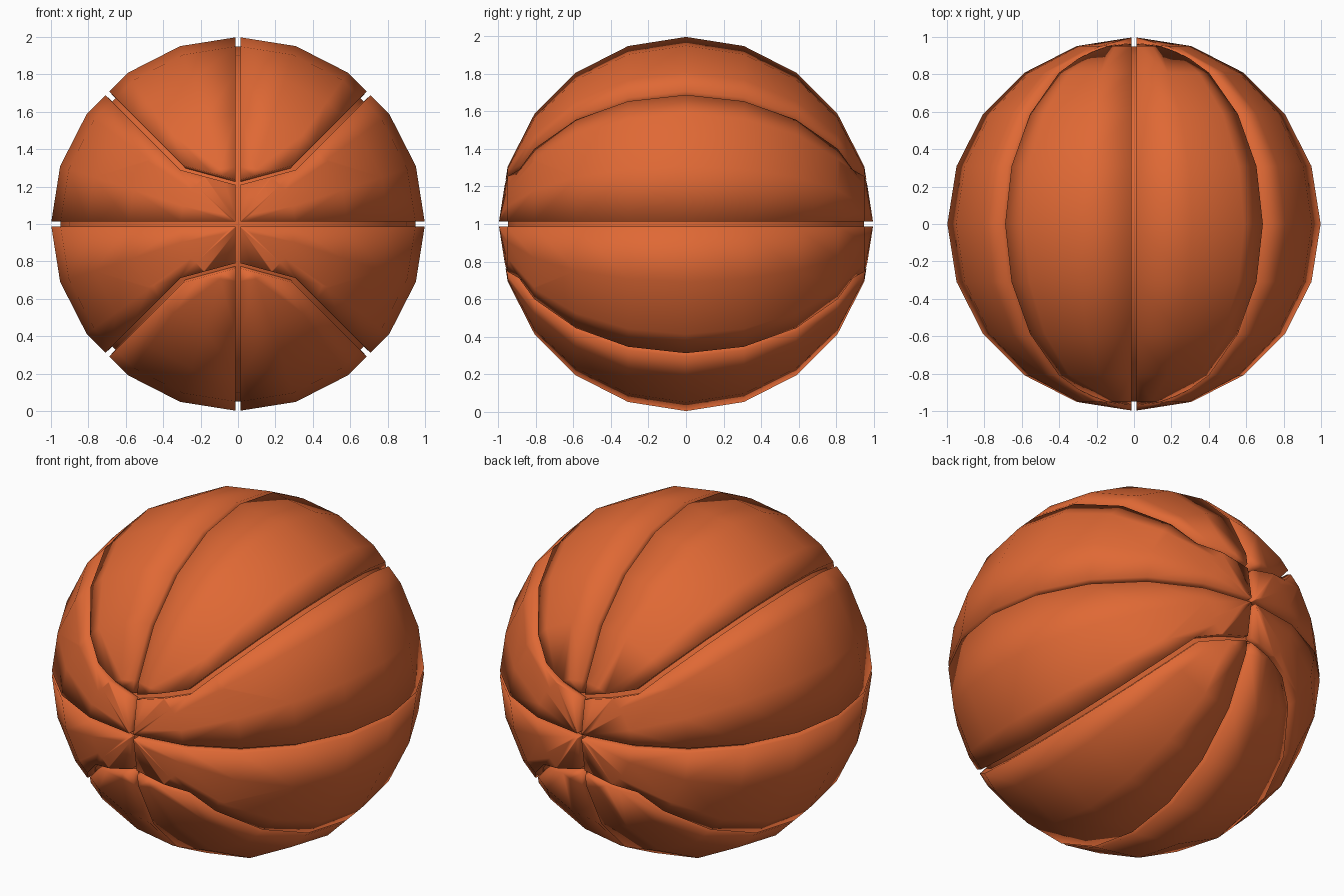
import bpy, bmesh, math
from mathutils import Matrix, Vector

if "Cube" in bpy.data.objects:
    bpy.data.objects.remove(bpy.data.objects["Cube"])

HALF = 0.0135      # half width of a seam
DEPTH = 0.95       # groove floor radius
orange = bpy.data.materials.new("orange_rubber")
orange.diffuse_color = (0.74, 0.14, 0.035, 1)
orange.use_nodes = True
orange.node_tree.nodes["Principled BSDF"].inputs["Base Color"].default_value = orange.diffuse_color


def ball(radius):
    """Low-poly sphere with its poles on the y axis."""
    bm = bmesh.new()
    bmesh.ops.create_uvsphere(bm, u_segments=20, v_segments=10, radius=radius)
    bmesh.ops.rotate(bm, verts=bm.verts, matrix=Matrix.Rotation(math.pi / 2, 3, 'X'))
    return bm


def finish(bm, name):
    for f in bm.faces:
        f.smooth = True
    me = bpy.data.meshes.new(name)
    bm.to_mesh(me)
    bm.free()
    me.materials.append(orange)
    ob = bpy.data.objects.new(name, me)
    ob.location.z = 1
    bpy.context.collection.objects.link(ob)
    return ob


def cut(bm, co, no, faces=None, clear=False):
    faces = list(bm.faces) if faces is None else faces
    edges = {e for f in faces for e in f.edges}
    verts = {v for f in faces for v in f.verts}
    bmesh.ops.bisect_plane(bm, geom=list(verts) + list(edges) + faces, dist=1e-5,
                           plane_co=co, plane_no=no, clear_inner=clear)


# Curved seam: a short shallow line near the pole, then the diagonal
SEAM = [(Vector((0, 0, 0.22)), Vector((-0.27, 0, 1)).normalized()),
        (Vector((0, 0, 0)), Vector((-1, 0, 1)).normalized())]


def panels(name, upper):
    bm = ball(1)
    # Keep one quadrant, set back from the two straight seams
    cut(bm, (HALF, 0, 0), (1, 0, 0), clear=True)
    cut(bm, (0, 0, HALF), (0, 0, 1), clear=True)
    side = HALF if upper else -HALF
    planes = [(co + no * side, no) for co, no in SEAM]
    cut(bm, *planes[1])
    cut(bm, *planes[0], faces=[f for f in bm.faces
                               if min(v.co.x for v in f.verts) < 0.32
                               and abs(f.calc_center_median().y) > 0.75])

    def above(f):
        c = f.calc_center_median()
        return all((c - co).dot(no) > 0 for co, no in planes)
    bmesh.ops.delete(bm, geom=[f for f in bm.faces if above(f) != upper], context='FACES')
    # Groove walls going down to the core
    rim = [e for e in bm.edges if e.is_boundary]
    new = bmesh.ops.extrude_edge_only(bm, edges=rim)["geom"]
    for v in new:
        if isinstance(v, bmesh.types.BMVert):
            v.co *= DEPTH
    bmesh.ops.recalc_face_normals(bm, faces=bm.faces)
    bm.normal_update()
    if sum(f.normal.dot(f.calc_center_median()) * f.calc_area() for f in bm.faces) < 0:
        bmesh.ops.reverse_faces(bm, faces=bm.faces)
    ob = finish(bm, name)
    # Repeat in the other three quadrants
    m = ob.modifiers.new("mirror", 'MIRROR')
    m.use_axis = (True, False, True)
    m.use_mirror_merge = False


panels("outer_panels", True)
panels("side_panels", False)
finish(ball(DEPTH), "groove_core")
